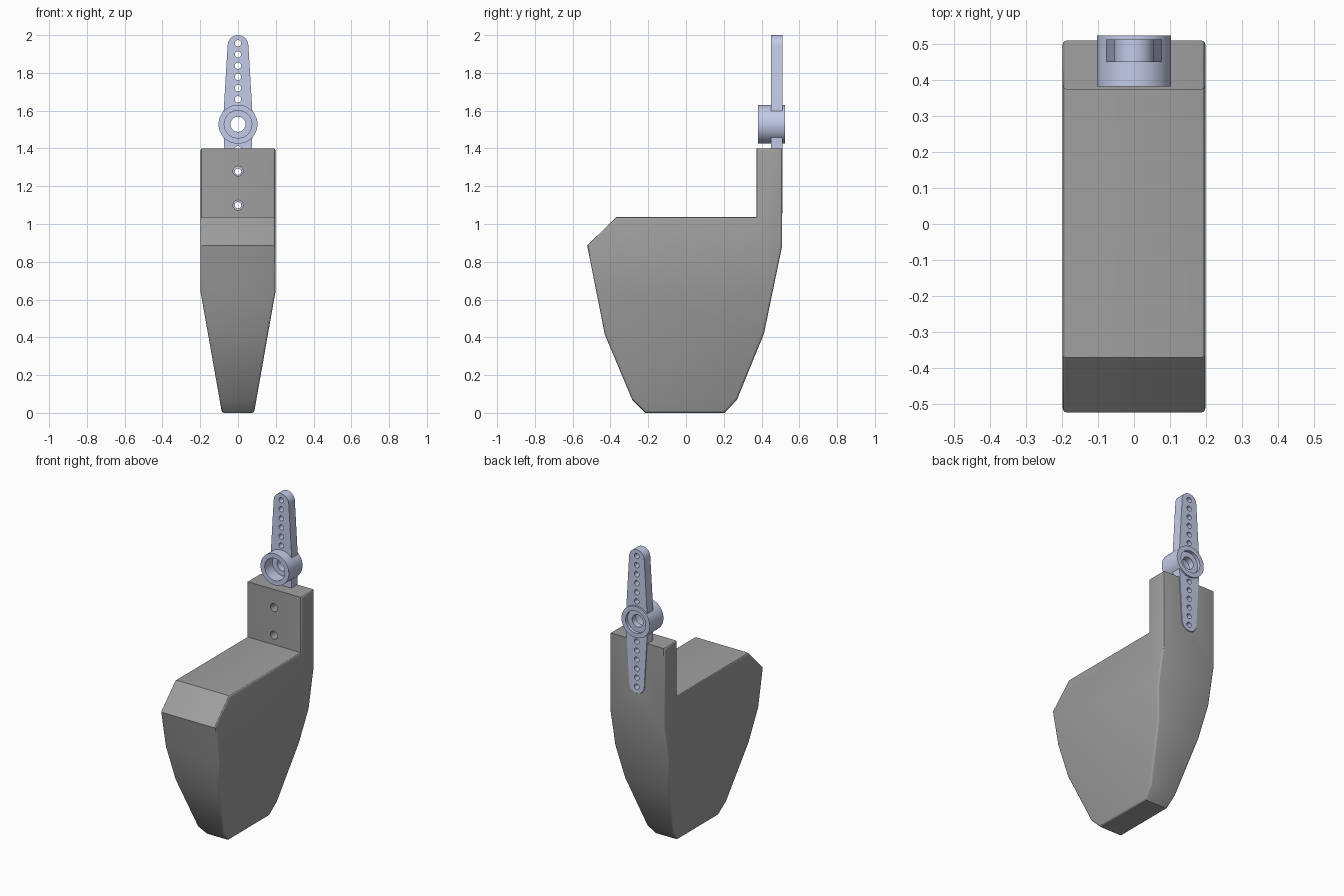
import bpy, bmesh, math
from mathutils import Matrix, Vector

if "Cube" in bpy.data.objects:
    bpy.data.objects.remove(bpy.data.objects["Cube"])

HUB_Z = 1.528                      # axis height of the horn hub
HOLES = [0.132 + 0.0594 * i for i in range(6)]


def material(name, rgb):
    m = bpy.data.materials.new(name)
    m.diffuse_color = (*rgb, 1)
    m.use_nodes = True
    m.node_tree.nodes["Principled BSDF"].inputs["Base Color"].default_value = m.diffuse_color
    return m


GREY = material("grey plastic", (0.35, 0.35, 0.35))
BLUE = material("pale blue plastic", (0.59, 0.64, 0.855))


def finish(bm, name, mat):
    bmesh.ops.recalc_face_normals(bm, faces=bm.faces)
    me = bpy.data.meshes.new(name)
    bm.to_mesh(me)
    bm.free()
    me.materials.append(mat)
    ob = bpy.data.objects.new(name, me)
    bpy.context.collection.objects.link(ob)
    return ob


def prism(bm, pts, offset):
    """Close a ring of points and extrude it along an offset."""
    face = bm.faces.new([bm.verts.new(p) for p in pts])
    r = bmesh.ops.extrude_face_region(bm, geom=[face])
    new = [v for v in r["geom"] if isinstance(v, bmesh.types.BMVert)]
    bmesh.ops.translate(bm, verts=new, vec=Vector(offset))
    # the source cap stays in place so the prism is closed
    bmesh.ops.recalc_face_normals(bm, faces=bm.faces)


def rod(bm, z, radius, y0, y1, seg=24):
    """Cylinder lying along y at x = 0."""
    mat = Matrix.Translation((0, (y0 + y1) / 2, z)) @ Matrix.Rotation(math.pi / 2, 4, 'X')
    bmesh.ops.create_cone(bm, cap_ends=True, segments=seg, radius1=radius,
                          radius2=radius, depth=y1 - y0, matrix=mat)


def arm_outline(y, grow=0.0):
    """Double-ended tapered arm with round tips."""
    pts = []
    for s in (1, -1):
        pts.append((s * (0.08 + grow), y, HUB_Z))
        for i in range(13):
            a = math.pi * i / 12
            r = 0.055 + grow
            pts.append((s * r * math.cos(a), y, HUB_Z + s * (0.417 + r * math.sin(a))))
    return pts


def cut(target, bm):
    cutter = finish(bm, "cutter", target.data.materials[0])
    cutter.hide_render = True
    mod = target.modifiers.new("cut", 'BOOLEAN')
    mod.operation, mod.solver, mod.object = 'DIFFERENCE', 'EXACT', cutter
    bpy.context.view_layer.objects.active = target
    bpy.ops.object.modifier_apply(modifier=mod.name)
    bpy.data.objects.remove(cutter)


def smooth(ob):
    bpy.ops.object.select_all(action='DESELECT')
    ob.select_set(True)
    bpy.context.view_layer.objects.active = ob
    bpy.ops.object.shade_smooth_by_angle(angle=math.radians(30))


# Foot body: side profile extruded across x
profile = [(-0.37, 1.037), (-0.523, 0.885), (-0.43, 0.415), (-0.285, 0.07),
           (-0.215, 0), (0.205, 0), (0.27, 0.07), (0.413, 0.42),
           (0.509, 0.885), (0.509, 1.4), (0.373, 1.4), (0.373, 1.037)]
bm = bmesh.new()
prism(bm, [(-0.198, y, z) for y, z in profile], (0.396, 0, 0))
# taper the sides below the crease line
bmesh.ops.bisect_plane(bm, geom=bm.verts[:] + bm.edges[:] + bm.faces[:],
                       plane_co=(0, 0, 0.64), plane_no=(0, 0, 1))
for v in bm.verts:
    if v.co.z < 0.64:
        t = v.co.z / 0.64
        v.co.x = math.copysign(0.085 + (0.198 - 0.085) * t, v.co.x)
bm.normal_update()
# small rounding where the sides meet the rim
rim = [e for e in bm.edges if len(e.link_faces) == 2 and
       sum(abs(f.normal.x) > 0.8 for f in e.link_faces) == 1]
bmesh.ops.bevel(bm, geom=rim, offset=0.012, segments=3, profile=0.5,
                affect='EDGES', clamp_overlap=True)
foot = finish(bm, "foot_body", GREY)

# Pocket for the horn arm, and two screw holes
bm = bmesh.new()
prism(bm, arm_outline(0.447, 0.002), (0, 0.15, 0))
cut(foot, bm)
bm = bmesh.new()
for z in (1.28, 1.10):
    rod(bm, z, 0.026, 0.3, 0.46)
cut(foot, bm)
smooth(foot)

# Horn arm with a row of holes at each end
bm = bmesh.new()
prism(bm, arm_outline(0.449), (0, 0.063, 0))
arm = finish(bm, "horn_arm", BLUE)
bm = bmesh.new()
rod(bm, HUB_Z, 0.09, 0.3, 0.6, 48)
for d in HOLES:
    for s in (1, -1):
        rod(bm, HUB_Z + s * d, 0.017, 0.3, 0.6, 20)
cut(arm, bm)
smooth(arm)

# Horn hub: stepped ring turned around the y axis
ring = [(0.103, 0.381), (0.103, 0.523), (0.073, 0.523), (0.073, 0.502),
        (0.04, 0.502), (0.04, 0.462), (0.073, 0.462), (0.073, 0.381)]
SEG = 48
bm = bmesh.new()
loops = []
for i in range(SEG):
    a = 2 * math.pi * i / SEG
    loops.append([bm.verts.new((r * math.cos(a), y, HUB_Z + r * math.sin(a))) for r, y in ring])
for i in range(SEG):
    p, q = loops[i], loops[(i + 1) % SEG]
    for j in range(len(ring)):
        k = (j + 1) % len(ring)
        bm.faces.new((p[j], p[k], q[k], q[j]))
hub = finish(bm, "horn_hub", BLUE)
smooth(hub)
